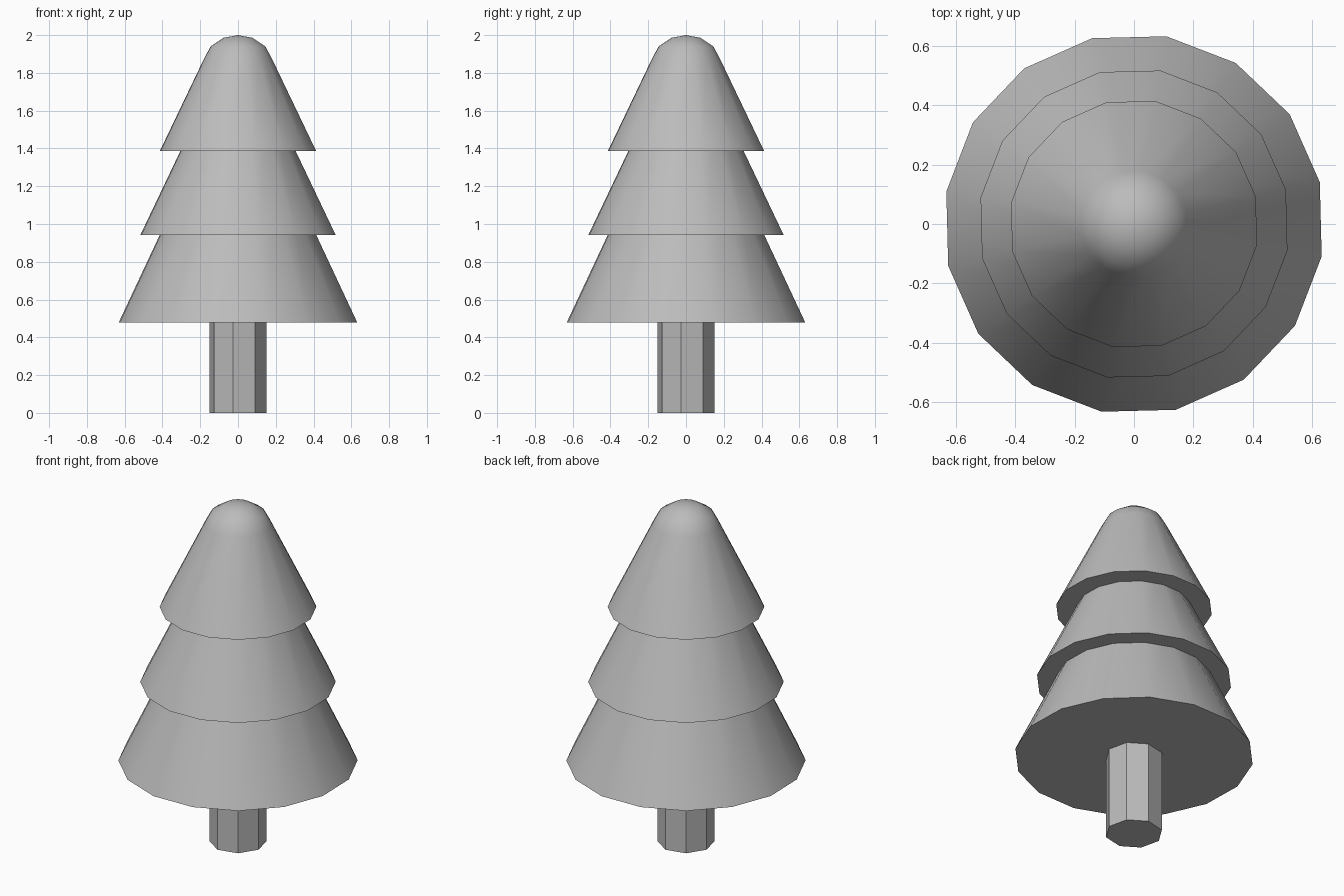
import bpy
import bmesh
import math

cube = bpy.data.objects.get("Cube")
if cube:
    bpy.data.objects.remove(cube, do_unlink=True)

TWIST = math.radians(-9.8)  # all parts share the same slight turn


def material(name, rgb):
    mat = bpy.data.materials.new(name)
    mat.use_nodes = True
    colour = (*rgb, 1.0)
    mat.diffuse_color = colour
    mat.node_tree.nodes["Principled BSDF"].inputs["Base Color"].default_value = colour
    return mat


def turned(name, profile, sides, mat, smooth):
    """Closed solid of revolution from (radius, height) points, bottom to top."""
    bm = bmesh.new()
    rings = []
    for r, z in profile:
        if r == 0:
            rings.append([bm.verts.new((0, 0, z))])
            continue
        angles = [TWIST + math.tau * i / sides for i in range(sides)]
        rings.append([bm.verts.new((r * math.cos(a), r * math.sin(a), z)) for a in angles])
    bm.faces.new(rings[0][::-1])
    for low, high in zip(rings, rings[1:]):
        for i in range(sides):
            j = (i + 1) % sides
            if len(high) == 1:
                bm.faces.new((low[i], low[j], high[0]))
            else:
                bm.faces.new((low[i], low[j], high[j], high[i]))
    if len(rings[-1]) > 1:
        bm.faces.new(rings[-1])
    mesh = bpy.data.meshes.new(name)
    bm.to_mesh(mesh)
    bm.free()
    mesh.materials.append(mat)
    obj = bpy.data.objects.new(name, mesh)
    bpy.context.collection.objects.link(obj)
    if smooth:
        bpy.ops.object.select_all(action='DESELECT')
        obj.select_set(True)
        bpy.context.view_layer.objects.active = obj
        bpy.ops.object.shade_smooth_by_angle(angle=math.radians(50))
    return obj


grey = material("plain_grey", (0.5, 0.5, 0.5))

# Faceted trunk, running up into the foliage
turned("trunk", [(0.154, 0), (0.154, 0.6)], 8, grey, False)

# Two lower foliage skirts, each tucked into the one above
turned("lower_foliage", [(0.641, 0.478), (0.35, 1.09)], 16, grey, True)
turned("middle_foliage", [(0.524, 0.943), (0.25, 1.51)], 16, grey, True)

# Rounded crown
crown = [(0.42, 1.386), (0.18, 1.88), (0.147, 1.94), (0.077, 1.986), (0, 2.0)]
turned("top_foliage", crown, 16, grey, True)
